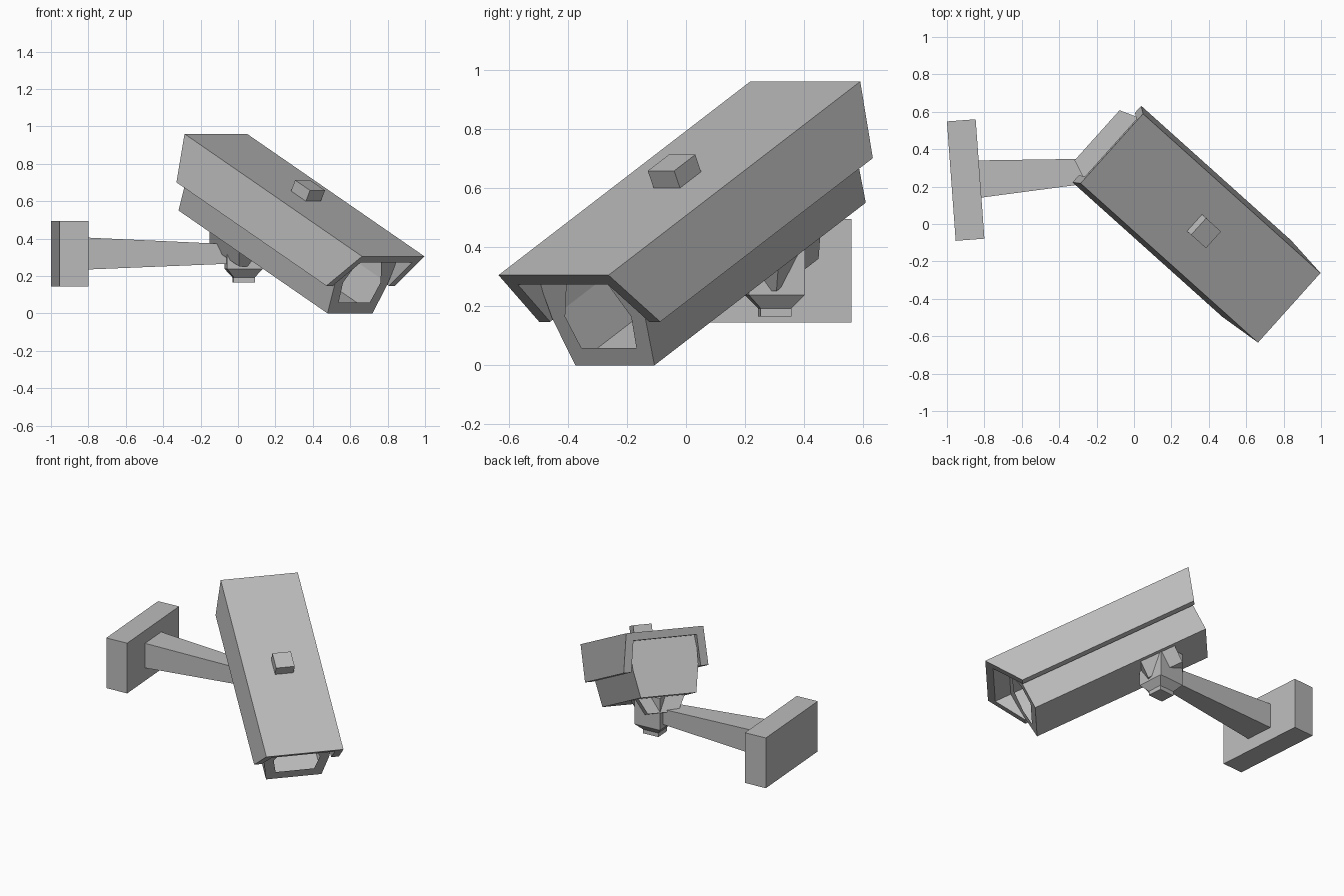
import bpy, bmesh, math
from mathutils import Matrix, Vector

if "Cube" in bpy.data.objects:
    bpy.data.objects.remove(bpy.data.objects["Cube"])

grey = bpy.data.materials.new("light_grey")
grey.diffuse_color = (0.5, 0.5, 0.5, 1)
grey.use_nodes = True
grey.node_tree.nodes["Principled BSDF"].inputs["Base Color"].default_value = grey.diffuse_color

# Camera frame: local x = viewing direction, y = sideways, z = up.
# Its origin is the middle of the hood's front top edge.
d = Vector((0.662, -0.594, -0.457)).normalized()
w = Vector((0.668, 0.744, 0)).normalized()
u = d.cross(w)
CAM = Matrix((d, w, u)).transposed().to_4x4()
CAM.translation = (0.83, -0.448, 0.305)


def loft(name, rings, matrix=Matrix(), cap_start=True, cap_end=True, cut=None):
    """Skin a list of equal-length point rings, optionally cut off above a plane."""
    bm = bmesh.new()
    vr = [[bm.verts.new(p) for p in r] for r in rings]
    n = len(vr[0])
    for a, b in zip(vr, vr[1:]):
        for i in range(n):
            j = (i + 1) % n
            bm.faces.new((a[i], a[j], b[j], b[i]))
    if cap_start:
        bm.faces.new(vr[0])
    if cap_end:
        bm.faces.new(vr[-1])
    bm.transform(matrix)
    if cut:
        bmesh.ops.bisect_plane(bm, geom=bm.verts[:] + bm.edges[:] + bm.faces[:],
                               plane_co=cut[0], plane_no=cut[1], clear_outer=True)
        bmesh.ops.holes_fill(bm, edges=[e for e in bm.edges if e.is_boundary])
    bmesh.ops.recalc_face_normals(bm, faces=bm.faces[:])
    me = bpy.data.meshes.new(name)
    bm.to_mesh(me)
    bm.free()
    me.materials.append(grey)
    ob = bpy.data.objects.new(name, me)
    bpy.context.collection.objects.link(ob)
    return ob


def mirror(half):
    """Complete a half profile of (y, z) points to a symmetric loop."""
    return half + [(-y, z) for y, z in reversed(half)]


def rect_z(hx, hy, z):
    return [(-hx, -hy, z), (hx, -hy, z), (hx, hy, z), (-hx, hy, z)]


def rect_x(x, hy, hz, zc=0):
    return [(x, -hy, zc - hz), (x, hy, zc - hz), (x, hy, zc + hz), (x, -hy, zc + hz)]


# Hood: U-shaped shell with slanted front and back ends
hood = mirror([(0.25, 0), (0.275, -0.247), (0.225, -0.247), (0.205, -0.05)])
# reorder so the loop runs outer side -> inner side -> other side
loft("hood", [[(0.55 * z, y, z) for y, z in hood],
              [(-1.433 - 0.35 * z, y, z) for y, z in hood]],
     CAM, cap_start=True, cap_end=True)

# Camera body: hollow six-sided tube, closed at the back, framed opening in front
FLOOR = -0.413
outer = mirror([(0.18, 0), (0.212, 0.18), (0.215, 0.363)])
opening = mirror([(0.125, 0.066), (0.15, 0.185), (0.09, 0.315)])
loft("camera_body", [[(-1.34, y, FLOOR + z) for y, z in outer],
                     [(-0.137, y, FLOOR + z) for y, z in outer],
                     [(-0.137, y, FLOOR + z) for y, z in opening]],
     CAM, cap_end=False)

# Small block on top of the hood
loft("top_block", [rect_x(-0.765, 0.06, 0.0325, 0.0325),
                   rect_x(-0.645, 0.06, 0.0325, 0.0325)], CAM)

# Tapered bracket under the body
loft("under_bracket", [[(x - 1.0, y, z) for x, y, z in rect_z(0.12, 0.10, FLOOR - 0.10)],
                       [(x - 1.0, y, z) for x, y, z in rect_z(0.12, 0.15, FLOOR)]], CAM)

# Knuckle with stepped foot, trimmed to the underside of the body
TURN = Matrix.Rotation(math.radians(4.2), 4, 'Z')
loft("knuckle", [rect_z(0.057, 0.052, 0.165), rect_z(0.057, 0.052, 0.193),
                 rect_z(0.095, 0.095, 0.238), rect_z(0.095, 0.095, 0.46)],
     Matrix.Translation((0.03, 0.30, 0)) @ TURN,
     cut=(CAM @ Vector((-1, 0, FLOOR)), u))

# Tapered arm and wall plate, both turned slightly
WALL = Matrix.Translation((-0.90, 0.235, 0.32)) @ TURN
loft("arm", [rect_x(0.07, 0.10, 0.086), rect_x(0.86, 0.054, 0.052, -0.002)], WALL)
loft("wall_plate", [rect_x(-0.077, 0.32, 0.175), rect_x(0.077, 0.32, 0.175)], WALL)
